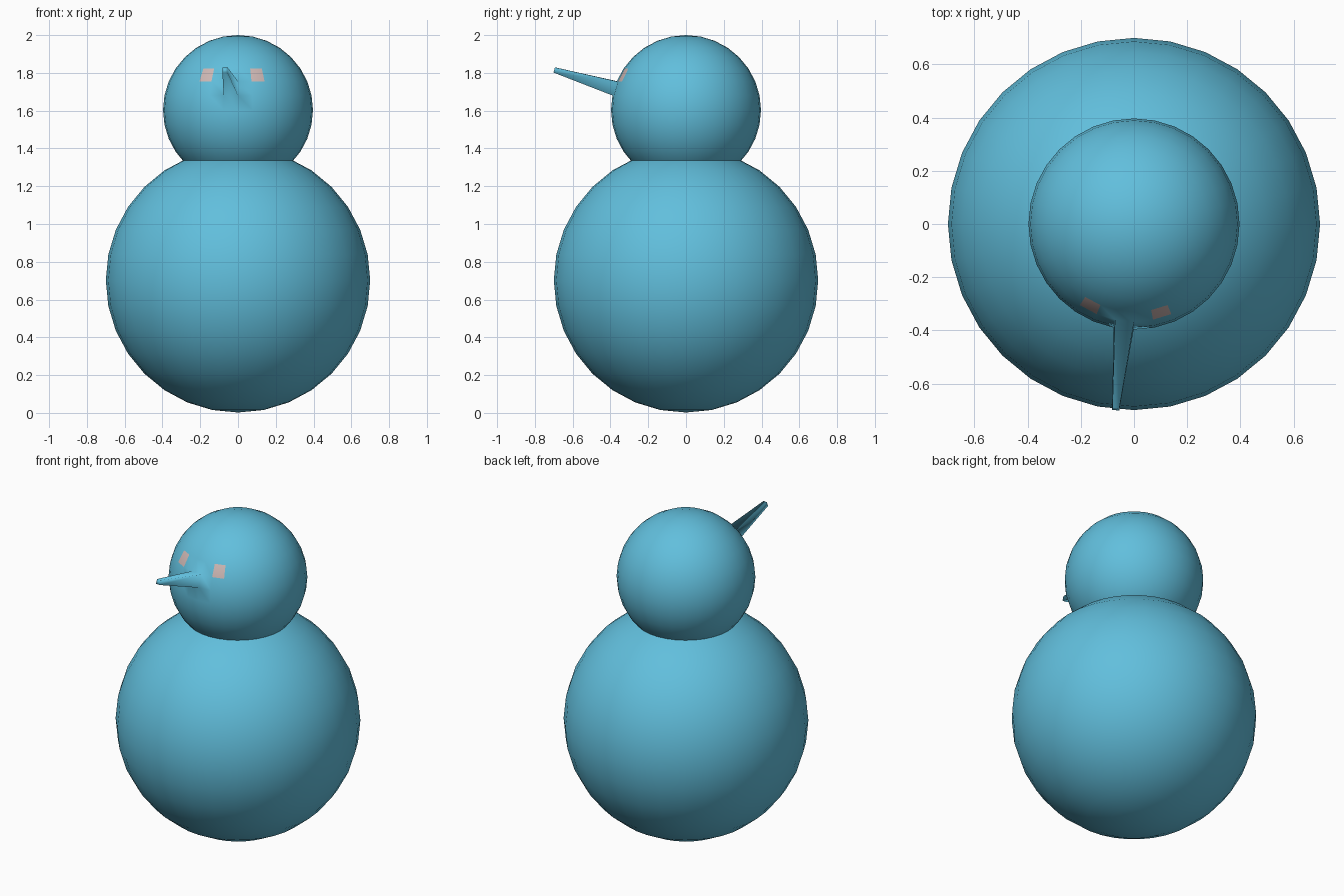
import bpy, bmesh
from math import atan2, degrees, hypot
from mathutils import Vector

if "Cube" in bpy.data.objects:
    bpy.data.objects.remove(bpy.data.objects["Cube"])


def material(name, color):
    mat = bpy.data.materials.new(name)
    mat.diffuse_color = color
    mat.use_nodes = True
    mat.node_tree.nodes["Principled BSDF"].inputs["Base Color"].default_value = mat.diffuse_color
    return mat


BLUE = material("blue", (0.12, 0.52, 0.72, 1))
EYE = material("eye_grey", (0.62, 0.48, 0.46, 1))


def ball(radius):
    bm = bmesh.new()
    bmesh.ops.create_uvsphere(bm, u_segments=32, v_segments=16, radius=radius)
    return bm


def face_at(bm, lon, lat):
    """Sphere face nearest to an angle from the front (-y) and an elevation."""
    def error(f):
        c = f.calc_center_median()
        return (abs(degrees(atan2(c.x, -c.y)) - lon)
                + abs(degrees(atan2(c.z, hypot(c.x, c.y))) - lat))
    return min(bm.faces, key=error)


def finish(bm, name, z):
    for f in bm.faces:
        f.smooth = True
    mesh = bpy.data.meshes.new(name)
    bm.to_mesh(mesh)
    bm.free()
    mesh.materials.append(BLUE)
    mesh.materials.append(EYE)
    obj = bpy.data.objects.new(name, mesh)
    obj.location.z = z
    bpy.context.collection.objects.link(obj)
    return obj


# Body ball
finish(ball(0.70), "body", 0.702)

# Head ball
head = ball(0.397)

# Eyes: two coloured faces flush with the head
for lon in (-28.1, 16.9):
    face_at(head, lon, 28.1).material_index = 1

# Nose: one head face pulled outward along its normal and tapered
base = face_at(head, -5.6, 16.9)
normal = base.normal.copy()
tip = bmesh.ops.extrude_discrete_faces(head, faces=[base])["faces"][0]
centre = tip.calc_center_median()
for v in tip.verts:
    v.co = centre + (v.co - centre) * 0.36 + normal * 0.338
head.normal_update()

finish(head, "head", 1.603)
